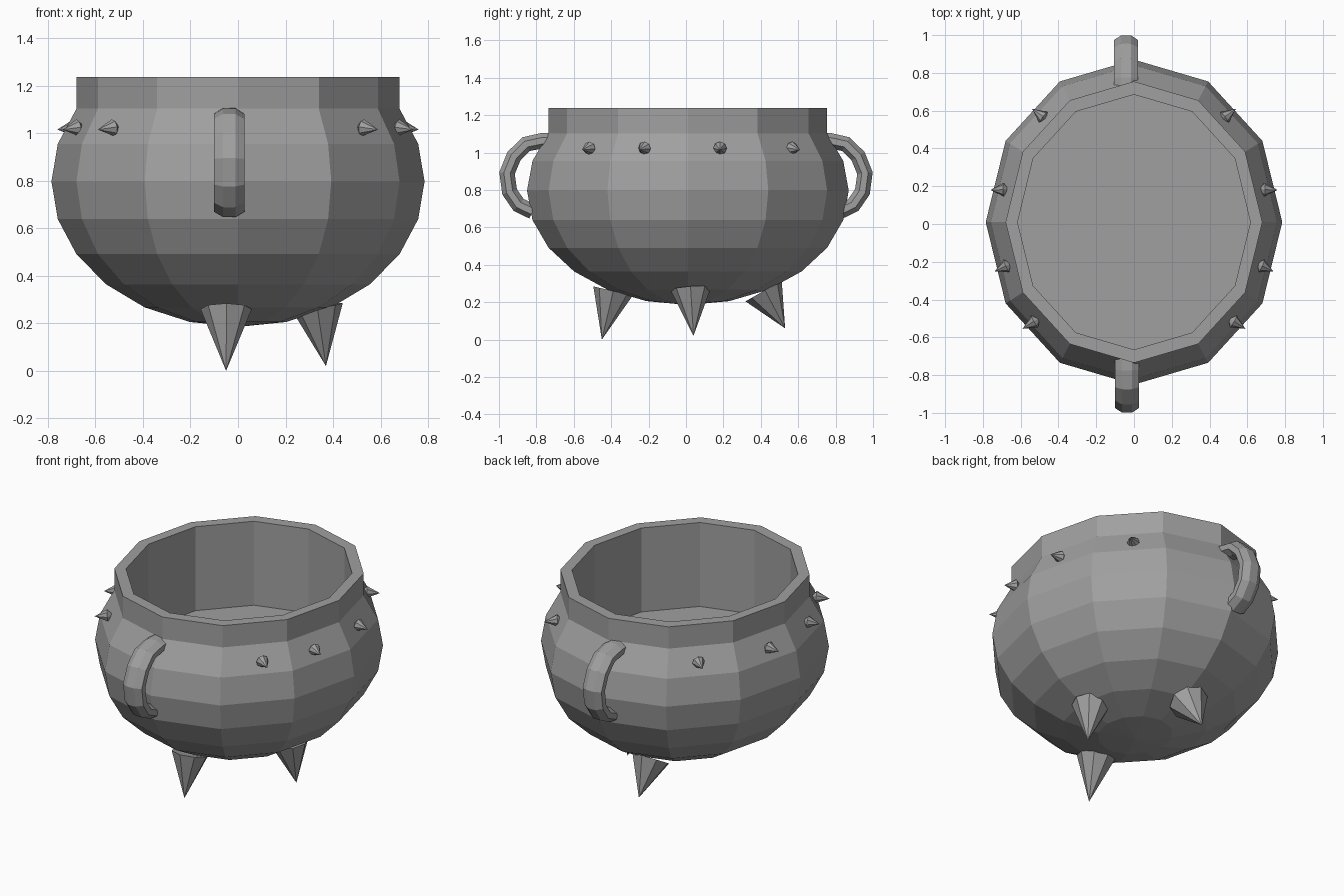
import bpy, bmesh, math
from mathutils import Vector

cube = bpy.data.objects.get("Cube")
if cube:
    bpy.data.objects.remove(cube)

iron = bpy.data.materials.new("iron_grey")
iron.use_nodes = True
GREY = (0.35, 0.35, 0.35, 1)
iron.diffuse_color = GREY
iron.node_tree.nodes["Principled BSDF"].inputs["Base Color"].default_value = GREY


def loft(name, rings):
    """Skin a list of rings; single-point rings become tips, open ends are capped."""
    bm = bmesh.new()
    loops = [[bm.verts.new(p) for p in ring] for ring in rings]
    for a, b in zip(loops, loops[1:]):
        n = max(len(a), len(b))
        for i in range(n):
            j = (i + 1) % n
            if len(a) == 1:
                bm.faces.new((a[0], b[j], b[i]))
            elif len(b) == 1:
                bm.faces.new((a[i], a[j], b[0]))
            else:
                bm.faces.new((a[i], a[j], b[j], b[i]))
    for end in (loops[0], loops[-1]):
        if len(end) > 1:
            bm.faces.new(end)
    bmesh.ops.recalc_face_normals(bm, faces=bm.faces)
    mesh = bpy.data.meshes.new(name)
    bm.to_mesh(mesh)
    bm.free()
    mesh.materials.append(iron)
    obj = bpy.data.objects.new(name, mesh)
    bpy.context.collection.objects.link(obj)
    return obj


def ring(center, u, v, count, offset=0.0):
    """Points of an ellipse with half axes u and v."""
    turn = [math.tau * i / count + offset for i in range(count)]
    return [center + u * math.cos(t) + v * math.sin(t) for t in turn]


def spike(name, tip, base, radius, back=0.0):
    """Eight-sided cone, with an optional short taper behind its widest ring."""
    tip, base = Vector(tip), Vector(base)
    axis = (tip - base).normalized()
    u = axis.orthogonal().normalized() * radius
    v = axis.cross(u)
    rings = [[tip], ring(base, u, v, 8)]
    if back:
        rings.append([base - axis * back])
    return loft(name, rings)


# Pot: twelve-sided oval bowl, straight neck, flat rim and raised inner floor
def pot_ring(size, z):
    return ring(Vector((0, 0.01, z)), Vector((0.785 * size, 0, 0)),
                Vector((0, 0.86 * size, 0)), 12)


MID, HALF = 0.797, 0.612
outline = [[Vector((0, 0.01, MID - HALF))]]
for deg in range(-75, 31, 15):
    a = math.radians(deg)
    outline.append(pot_ring(math.cos(a), MID + HALF * math.sin(a)))
NECK = math.cos(math.radians(30))
outline += [pot_ring(NECK, 1.237), pot_ring(0.785, 1.237), pot_ring(0.785, 0.72)]
loft("pot", outline)

# Handles: flattened tubes bowed out from the shoulder, front and back
path = [(0.70, 1.065), (0.77, 1.063), (0.855, 1.045), (0.92, 0.98),
        (0.957, 0.89), (0.943, 0.79), (0.895, 0.72), (0.82, 0.685)]
for name, side, x in (("front_handle", -1, -0.037), ("back_handle", 1, -0.042)):
    pts = [Vector((x, side * y, z)) for y, z in path]
    rings = []
    for i, p in enumerate(pts):
        along = (pts[min(i + 1, len(pts) - 1)] - pts[max(i - 1, 0)]).normalized()
        across = Vector((1, 0, 0))
        rings.append(ring(p, across * 0.069, along.cross(across) * 0.045, 8, math.pi / 8))
    loft(name, rings)

# Legs: three pointed cones splayed under the bowl
spike("front_leg", (-0.05, -0.45, 0.0), (-0.05, -0.39, 0.26), 0.108)
spike("left_leg", (0.37, 0.04, 0.02), (0.334, 0.025, 0.27), 0.108)
spike("back_leg", (-0.05, 0.53, 0.06), (-0.05, 0.415, 0.26), 0.112)

# Studs: four small spikes around each side of the shoulder
studs = [((0.54, 0.61), (0.48, 0.565)), ((0.76, 0.18), (0.69, 0.182)),
         ((0.737, -0.25), (0.675, -0.222)), ((0.59, -0.555), (0.526, -0.516))]
for label, side in (("left", 1), ("right", -1)):
    for i, (tip, base) in enumerate(studs):
        spike(f"{label}_stud_{i + 1}", (side * tip[0], tip[1], 1.015),
              (side * base[0], base[1], 1.023), 0.036, 0.03)
